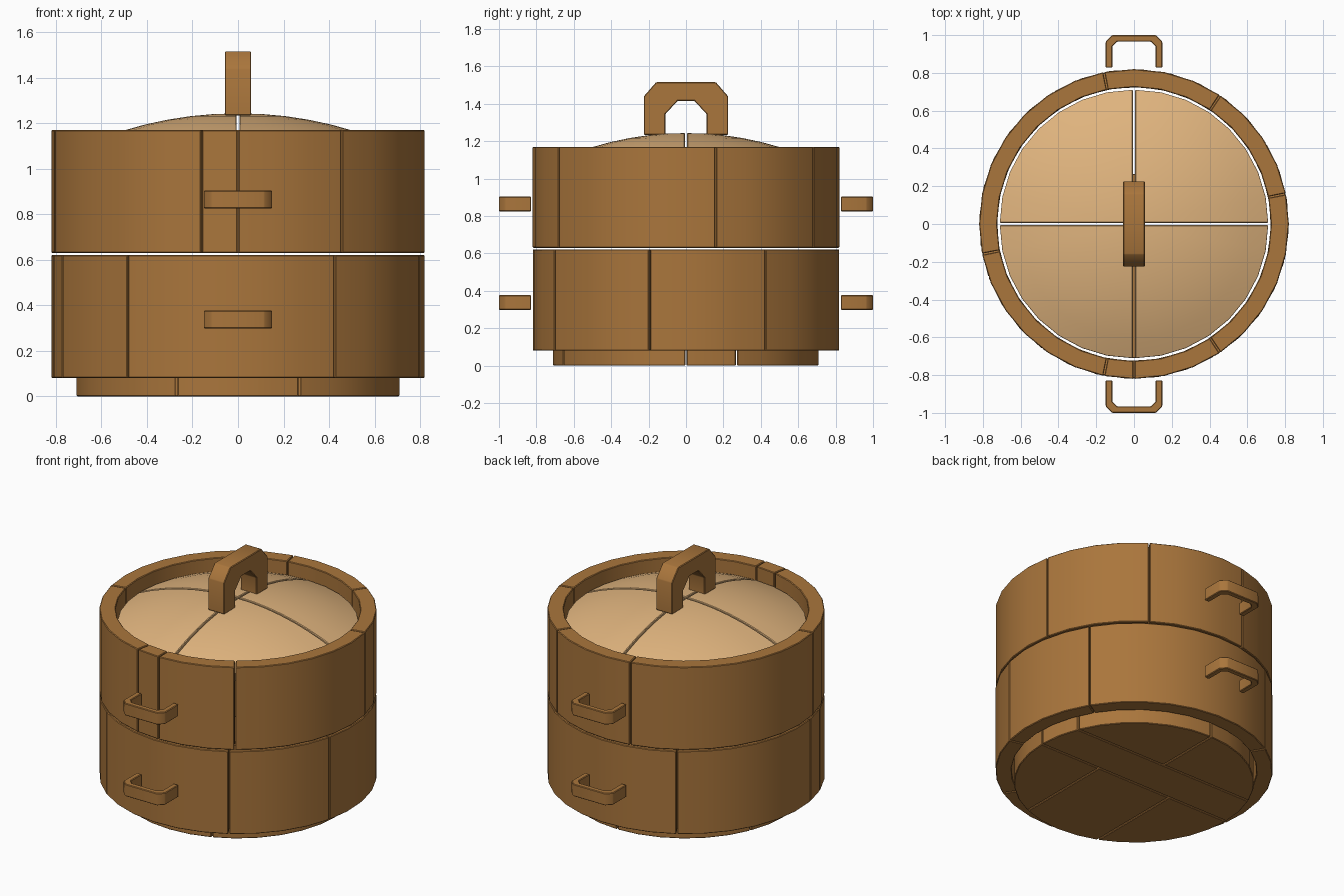
import bpy, bmesh, math
from mathutils import Vector

if "Cube" in bpy.data.objects:
    bpy.data.objects.remove(bpy.data.objects["Cube"])


def material(name, rgb):
    m = bpy.data.materials.new(name)
    m.diffuse_color = (*rgb, 1)
    m.use_nodes = True
    m.node_tree.nodes["Principled BSDF"].inputs["Base Color"].default_value = m.diffuse_color
    return m


BROWN = material("warm brown wood", (0.40, 0.18, 0.045))
PALE = material("pale wood", (0.75, 0.46, 0.21))
SHARP = math.radians(30)


def finish(name, bm, mat, bevel=0.004):
    """Soften the sharp edges slightly, shade smooth by angle and link."""
    bmesh.ops.remove_doubles(bm, verts=bm.verts, dist=1e-5)
    bmesh.ops.recalc_face_normals(bm, faces=bm.faces)
    edges = [e for e in bm.edges if e.calc_face_angle(0) > SHARP]
    bmesh.ops.bevel(bm, geom=edges, offset=bevel, segments=1, affect='EDGES',
                    clamp_overlap=True)
    for f in bm.faces:
        f.smooth = True
    for e in bm.edges:
        e.smooth = e.calc_face_angle(0) < SHARP
    me = bpy.data.meshes.new(name)
    bm.to_mesh(me)
    bm.free()
    me.materials.append(mat)
    ob = bpy.data.objects.new(name, me)
    bpy.context.collection.objects.link(ob)
    return ob


def sector(name, profile, a0, a1, mat, gap=0.0, shift=(0, 0)):
    """Sweep a closed (radius, z) profile from angle a0 to a1 in degrees."""
    bm = bmesh.new()
    steps = max(1, round((a1 - a0) / 11.25))
    rows = []
    for i in range(steps + 1):
        a = math.radians(a0 + (a1 - a0) * i / steps)
        if i == 0:
            a += gap
        if i == steps:
            a -= gap
        rows.append([bm.verts.new((r * math.cos(a) + shift[0],
                                   r * math.sin(a) + shift[1], z)) for r, z in profile])
    n = len(profile)
    for p, q in zip(rows, rows[1:]):
        for j in range(n):
            k = (j + 1) % n
            bm.faces.new((p[j], p[k], q[k], q[j]))
    bm.faces.new(rows[0])
    bm.faces.new(rows[-1][::-1])
    return finish(name, bm, mat)


def prism(name, pts, to3d, d0, d1, mat):
    """Extrude a closed 2D outline between depths d0 and d1."""
    bm = bmesh.new()
    a = [bm.verts.new(to3d(u, v, d0)) for u, v in pts]
    b = [bm.verts.new(to3d(u, v, d1)) for u, v in pts]
    n = len(pts)
    for i in range(n):
        k = (i + 1) % n
        bm.faces.new((a[i], a[k], b[k], b[i]))
    bm.faces.new(a[::-1])
    bm.faces.new(b)
    return finish(name, bm, mat)


def arch(half):
    """Mirror the right half of an arch outline (from outer foot to inner foot)."""
    outer, inner = half[:3], half[3:]
    flip = lambda ps: [(-u, v) for u, v in ps]
    return outer + flip(outer[::-1]) + flip(inner) + inner[::-1]


# Two stacked rings of curved staves; the lower one is the upper one turned
seams = [11.25, 56.25, 101.25, 191.25, 258.75, 270, 303.75]
for label, z0, z1, turn in (("lower", 0.08, 0.621, -70), ("upper", 0.63, 1.17, 0)):
    prof = [(0.725, z0), (0.82, z0), (0.82, z1), (0.725, z1)]
    for i, s in enumerate(seams):
        e = seams[(i + 1) % len(seams)]
        e = e if e > s else e + 360
        sector(f"{label}_ring_stave_{i + 1}", prof, s + turn, e + turn, BROWN, gap=0.004)

# Base disc cut into staggered planks
planks = [(-1, -0.27, -1, 0), (-0.27, 0.27, -1, 0), (0.27, 1, -1, 0),
          (-1, 1, 0, 0.27), (-1, 0, 0.27, 1), (0, 1, 0.27, 1)]
G = 0.004
for i, (x0, x1, y0, y1) in enumerate(planks):
    bm = bmesh.new()
    bmesh.ops.create_cone(bm, cap_ends=True, segments=32, radius1=0.71, radius2=0.71, depth=0.14)
    bmesh.ops.translate(bm, verts=bm.verts, vec=(0, 0, 0.07))
    for co, no in (((x0 + G, 0, 0), (-1, 0, 0)), ((x1 - G, 0, 0), (1, 0, 0)),
                   ((0, y0 + G, 0), (0, -1, 0)), ((0, y1 - G, 0), (0, 1, 0))):
        bmesh.ops.bisect_plane(bm, geom=bm.verts[:] + bm.edges[:] + bm.faces[:],
                               plane_co=Vector(co), plane_no=Vector(no), clear_outer=True)
        rim = [e for e in bm.edges if e.is_boundary]
        if rim:
            bmesh.ops.holes_fill(bm, edges=rim, sides=0)
    finish(f"base_plank_{i + 1}", bm, BROWN)

# Domed lid in four quarters
R, TOP, T, N = 1.68, 1.243, 0.06, 7
radii = [0.705 * i / N for i in range(N + 1)]
dome = [(r, TOP - R + math.sqrt(R * R - r * r)) for r in radii]
lid = dome + [(r, z - T) for r, z in reversed(dome)]
for q in range(4):
    a = math.radians(90 * q + 45)
    s = 0.0055
    sector(f"lid_quarter_{q + 1}", lid, 90 * q, 90 * q + 90, PALE,
           shift=(math.copysign(s, math.cos(a)), math.copysign(s, math.sin(a))))

# Lid handle
prism("lid_handle",
      arch([(0.225, 1.233), (0.225, 1.44), (0.16, 1.515),
            (0.11, 1.233), (0.11, 1.345), (0.045, 1.415)]),
      lambda u, v, d: (d, u, v), -0.058, 0.058, BROWN)

# Side handles, front and back on both rings
grip = arch([(0.15, 0.828), (0.15, 0.965), (0.115, 1.0),
             (0.115, 0.828), (0.115, 0.94), (0.09, 0.965)])
for side, sy in (("front", -1), ("back", 1)):
    for label, z0, z1 in (("lower", 0.298, 0.377), ("upper", 0.825, 0.904)):
        prism(f"{side}_{label}_handle", grip,
              lambda u, v, d, sy=sy: (u, sy * v, d), z0, z1, BROWN)
